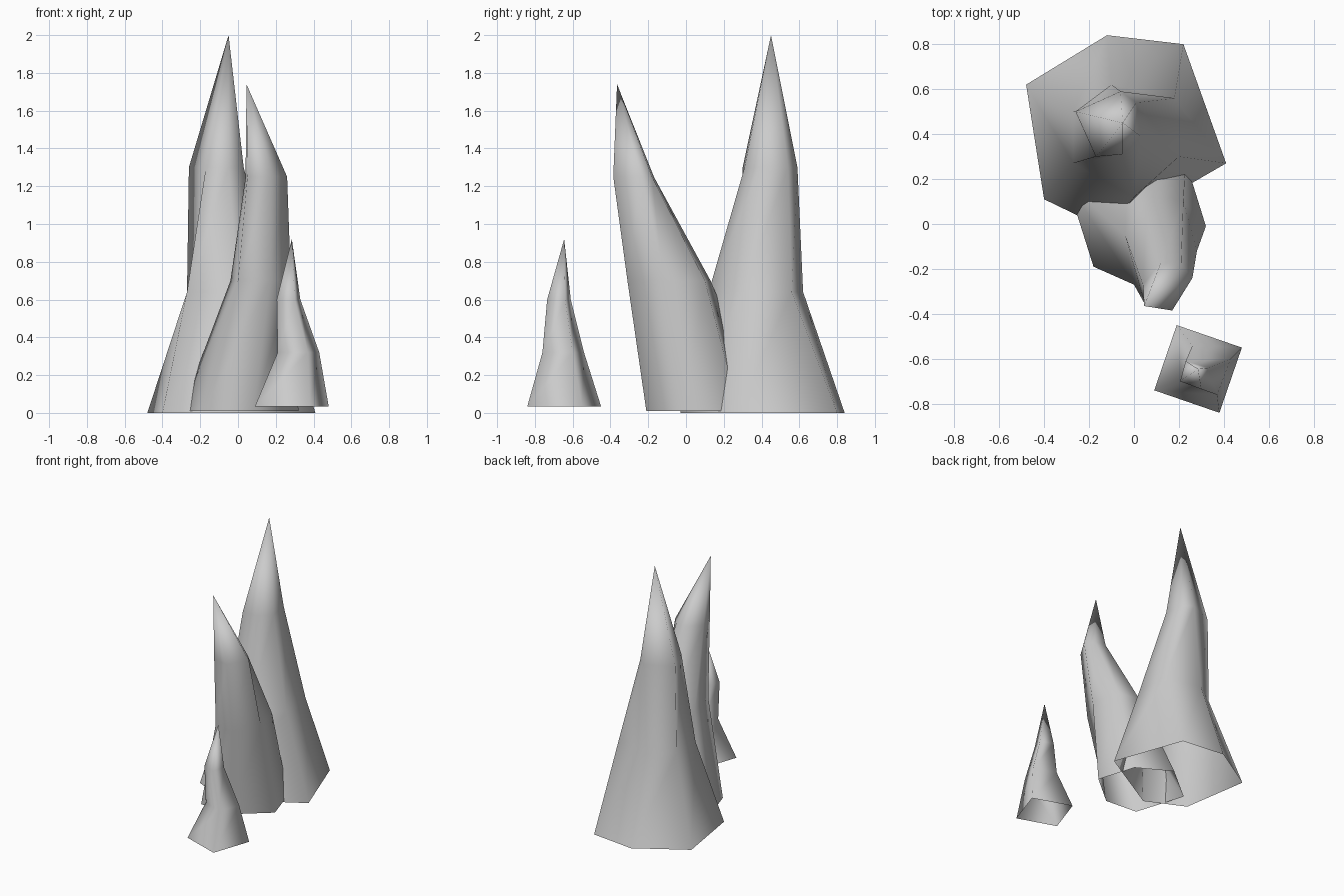
import bpy
import bmesh

# Remove the default object
default_cube = bpy.data.objects.get("Cube")
if default_cube:
    bpy.data.objects.remove(default_cube, do_unlink=True)


def flat_material(name, colour):
    material = bpy.data.materials.new(name)
    material.use_nodes = True
    material.diffuse_color = colour
    shader = material.node_tree.nodes["Principled BSDF"]
    shader.inputs["Base Color"].default_value = colour
    shader.inputs["Roughness"].default_value = 0.8
    return material


stone = flat_material("grey stone", (0.6, 0.6, 0.6, 1))


def spike(name, rings, tip):
    """Loft through (height, outline) rings up to a point, open underneath."""
    bm = bmesh.new()
    loops = [[bm.verts.new((x, y, height)) for x, y in outline]
             for height, outline in rings]
    sides = len(loops[0])
    for lower, upper in zip(loops, loops[1:]):
        for i in range(sides):
            j = (i + 1) % sides
            bm.faces.new((lower[i], lower[j], upper[j], upper[i]))
    apex = bm.verts.new(tip)
    top = loops[-1]
    for i in range(sides):
        bm.faces.new((top[i], top[(i + 1) % sides], apex))
    for face in bm.faces:
        face.smooth = True

    mesh = bpy.data.meshes.new(name)
    bm.to_mesh(mesh)
    bm.free()
    mesh.materials.append(stone)
    obj = bpy.data.objects.new(name, mesh)
    bpy.context.collection.objects.link(obj)
    return obj


# Tall spike at the back: six sides, outlines run counter-clockwise
spike("tall_spike", [
    (0, [(.41, .27), (.22, .8), (-.12, .84), (-.48, .62), (-.4, .11), (-.11, -.03)]),
    (.64, [(.2, .3), (.18, .56), (-.1, .62), (-.27, .5), (-.27, .27), (0, .12)]),
    (1.3, [(.03, .39), (.01, .54), (-.06, .59), (-.26, .5), (-.17, .3), (-.05, .31)]),
], (-.05, .45, 2))

# Leaning spike in the middle, its foot sunk into the tall one
spike("leaning_spike", [
    (.01, [(.32, -.01), (.23, .28), (-.02, .42), (-.3, .19), (-.18, -.19), (.08, -.21)]),
    (.7, [(.28, -.12), (.22, .1), (.06, .13), (-.04, -.05), (0, -.27), (.17, -.31)]),
    (1.25, [(.26, -.24), (.21, -.18), (.12, -.17), (.04, -.27), (.05, -.36), (.17, -.385)]),
], (.045, -.365, 1.74))

# Small four-sided spike at the front
spike("small_spike", [
    (.035, [(.48, -.55), (.19, -.45), (.09, -.74), (.38, -.84)]),
    (.32, [(.43, -.6), (.26, -.54), (.21, -.69), (.37, -.76)]),
    (.6, [(.33, -.64), (.23, -.61), (.205, -.7), (.3, -.735)]),
], (.285, -.645, .92))
